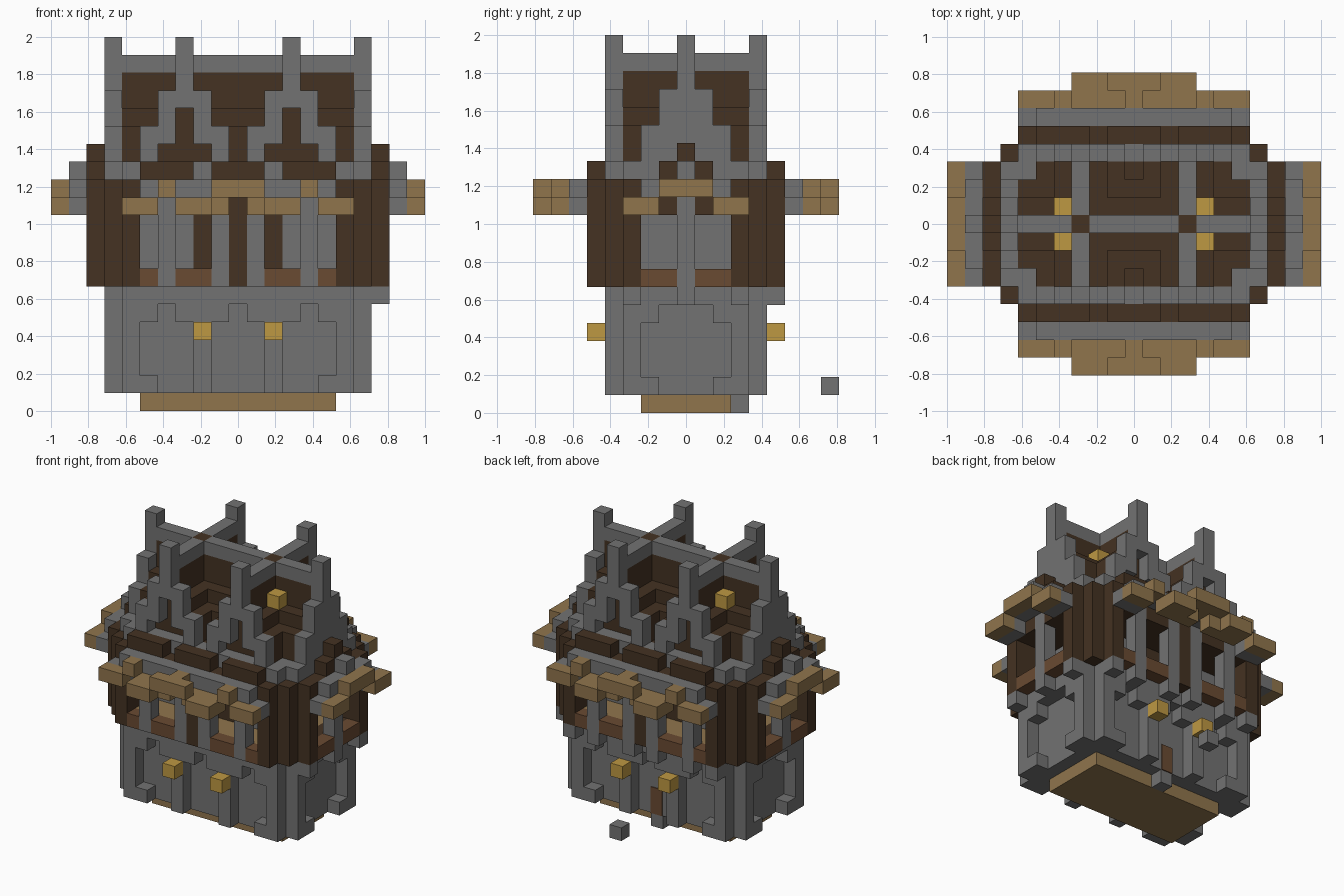
import bpy, bmesh
from mathutils import Vector

cube = bpy.data.objects.get("Cube")
if cube:
    bpy.data.objects.remove(cube, do_unlink=True)

U = 2 / 21          # edge of one block
COLOURS = {
    "stone grey": (0.17, 0.17, 0.17),
    "dark timber": (0.058, 0.032, 0.016),
    "light timber": (0.28, 0.178, 0.073),
    "red timber": (0.144, 0.069, 0.032),
    "lamp gold": (0.515, 0.314, 0.055),
}
MATS = {}
for name, rgb in COLOURS.items():
    m = bpy.data.materials.new(name)
    m.use_nodes = True
    m.diffuse_color = (*rgb, 1)
    bsdf = m.node_tree.nodes["Principled BSDF"]
    bsdf.inputs["Base Color"].default_value = (*rgb, 1)
    bsdf.inputs["Roughness"].default_value = 0.9
    MATS[name] = m

grid = {}           # block position -> part name
part_colour = {}


def fill(part, colour, xs, ys, zs):
    """Fill a box of blocks; a single number means one block thick."""
    part_colour[part] = colour
    span = [range(r, r + 1) if isinstance(r, int) else range(r[0], r[1] + 1)
            for r in (xs, ys, zs)]
    for x in span[0]:
        for y in span[1]:
            for z in span[2]:
                grid[x, y, z] = part


def clear(xs, ys, zs):
    for x in xs:
        for y in ys:
            for z in zs:
                grid.pop((x, y, z), None)


GREY, DARK, TAN, RED, GOLD = COLOURS
BOTH = (-1, 1)

# Base and stone ground floor
fill("base", TAN, (-5, 5), (-2, 2), 0)
fill("door_step", GREY, 0, 3, 0)
fill("stepping_stone", GREY, 0, 8, 1)
fill("stone_walls", GREY, (-6, 6), (-4, 4), (1, 6))
fill("stone_walls", GREY, (-7, 7), (-3, 3), (1, 6))

# Recessed panels, with columns and lamps between them
for s in BOTH:
    for t in BOTH:
        clear([4 * t], [4 * s], range(1, 6))
        clear([t, 3 * t], [4 * s], range(1, 5))
        clear([5 * t], [4 * s], range(2, 5))
        fill("wall_lamps", GOLD, 2 * t, 5 * s, 4)
        clear([7 * s], [2 * t], range(2, 5))
    clear([0], [4 * s], range(1, 6))
    clear([7 * s], range(-1, 2), range(1, 6))
for x in (-6, -4, -1, 1, 4, 6):
    fill("corbels", GREY, x, 5, 6)
for y in (-3, 0, 3):
    fill("corbels", GREY, 8, y, 6)

# Upper floor: timber ring, floor and inner rooms
fill("timber_walls", DARK, (-6, 6), (-5, 5), (7, 12))
fill("timber_walls", DARK, (-7, 7), (-4, 4), (7, 12))
fill("timber_walls", DARK, (-8, 8), (-3, 3), (7, 12))
clear(range(-7, 8), range(-4, 5), range(8, 11))
fill("upper_floor", TAN, (-6, 6), (-4, 4), 7)
fill("inner_core", DARK, (-2, 2), (-2, 2), (8, 10))
for s in BOTH:
    fill("inner_rooms", GREY, (min(3 * s, 5 * s), max(3 * s, 5 * s)), (-2, 2), (8, 10))
    for t in BOTH:
        fill("corner_posts", DARK, 7 * s, 4 * t, (7, 12))
        fill("corner_posts", DARK, 7 * s, 3 * t, (8, 10))
        fill("corner_posts", DARK, 6 * s, 4 * t, (8, 10))

# Windows: openings, sills and stone posts
for s in BOTH:
    for t in BOTH:
        for x in (2, 3, 5):
            clear([x * t], [5 * s], range(8, 11))
            fill("window_sills", RED, x * t, 5 * s, 7)
        for x in (1, 4):
            fill("window_posts", GREY, x * t, 5 * s, (7, 11))
        for y in (1, 2):
            clear([8 * s], [y * t], range(8, 11))
            fill("window_sills", RED, 8 * s, y * t, 7)
    fill("window_posts", GREY, 8 * s, 0, (7, 11))

# Timber slabs on the wall heads
for s in BOTH:
    for x in (-4, 0, 4):
        fill("roof_slabs", DARK, (x - 1, x + 1), 5 * s, 13)
    fill("roof_slabs", DARK, 8 * s, (-1, 1), 13)
    fill("roof_slabs", DARK, 8 * s, 0, 14)

# Stepped eaves: stone brackets with light timber edges
for s in BOTH:
    fill("eave_brackets", GREY, (-5, 5), 6 * s, 12)
    fill("eave_brackets", GREY, 9 * s, (-2, 2), 12)
    fill("eave_brackets", GREY, 9 * s, 0, 13)
    fill("eave_edges", TAN, (-1, 1), 8 * s, 12)
    fill("eave_edges", TAN, 0, 7 * s, 12)
    fill("eave_edges", TAN, 10 * s, (-1, 1), 12)
    for t in BOTH:
        fill("eave_brackets", GREY, 6 * t, 6 * s, 11)
        fill("eave_brackets", GREY, 5 * t, 6 * s, 11)
        fill("eave_brackets", GREY, 9 * s, 3 * t, 11)
        fill("eave_brackets", GREY, 9 * s, 2 * t, 11)
        fill("eave_edges", TAN, 4 * t, 7 * s, 12)
        for x in (1, 2, 3, 5, 6):
            fill("eave_edges", TAN, x * t, 7 * s, 11)
        for x in (2, 3):
            fill("eave_edges", TAN, x * t, 8 * s, 11)
            fill("eave_edges", TAN, 10 * s, x * t, 11)

# Stone parapet and stepped roof between the crossing ridges
fill("parapet", GREY, (-6, 6), (-4, 4), 13)
fill("parapet", GREY, (-7, 7), (-3, 3), 13)
ROOF_TOP = (18, 16, 15, 13)
for x in range(-6, 7):
    for y in range(-3, 4):
        if abs(x) < 6 or abs(y) < 3:
            step = min(abs(y), abs(abs(x) - 3))
            fill("roof", DARK, x, y, (13, ROOF_TOP[step]))
fill("ridge_beams", GREY, (-6, 6), 0, 19)
for s in BOTH:
    fill("ridge_beams", GREY, 3 * s, (-3, 3), 19)
    fill("ridge_joints", DARK, 3 * s, 0, 19)
    for t in BOTH:
        fill("roof_lamps", GOLD, 4 * s, t, 17)


# Stepped gables, each topped by a spire
def gable(place):
    for offset, low, high in ((0, 17, 20), (1, 15, 17), (2, 14, 15)):
        for t in BOTH:
            x, y = place(offset * t)
            fill("gables", GREY, x, y, (low, high))


for s in BOTH:
    for c in (-3, 3):
        gable(lambda o: (c + o, 4 * s))
    gable(lambda o: (7 * s, o))
    fill("gables", GREY, 7 * s, (-1, 1), (14, 16))


# Turn the blocks of each part into one mesh of visible faces
def build(part):
    bm = bmesh.new()
    verts = {}
    for pos in [p for p, owner in grid.items() if owner == part]:
        for axis in range(3):
            for sign in BOTH:
                near = list(pos)
                near[axis] += sign
                if tuple(near) in grid:
                    continue
                a, b = (axis + 1) % 3, (axis + 2) % 3
                corners = []
                for da, db in ((0, 0), (1, 0), (1, 1), (0, 1))[::sign]:
                    c = list(pos)
                    c[axis] += sign > 0
                    c[a] += da
                    c[b] += db
                    key = tuple(c)
                    if key not in verts:
                        verts[key] = bm.verts.new(
                            Vector((c[0] - 0.5, c[1] - 0.5, c[2])) * U)
                    corners.append(verts[key])
                bm.faces.new(corners)
    bmesh.ops.dissolve_limit(bm, angle_limit=0.01, verts=bm.verts, edges=bm.edges)
    mesh = bpy.data.meshes.new(part)
    bm.to_mesh(mesh)
    bm.free()
    mesh.materials.append(MATS[part_colour[part]])
    bpy.context.collection.objects.link(bpy.data.objects.new(part, mesh))


for part in part_colour:
    build(part)

# Thin back door
bpy.ops.mesh.primitive_cube_add(size=1, location=(0, 3.5 * U + 0.003, 2 * U))
door = bpy.context.object
door.name = "back_door"
door.scale = (U * 0.95, 0.008, 2 * U)
door.data.materials.append(MATS[RED])
